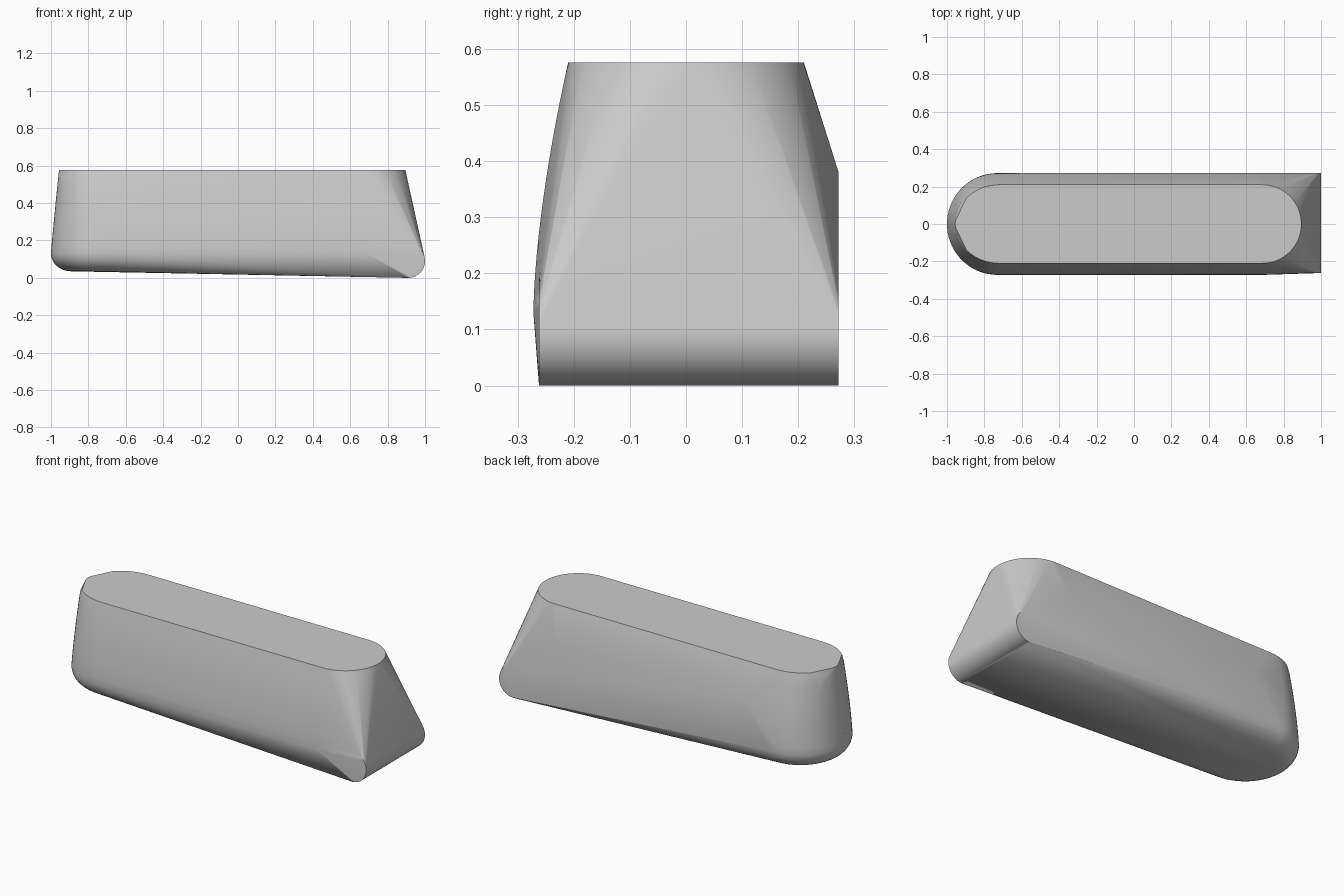
import bpy, bmesh
from math import sin, cos, pi, radians

cube = bpy.data.objects.get("Cube")
if cube:
    bpy.data.objects.remove(cube, do_unlink=True)

grey = bpy.data.materials.new("plain_grey")
grey.use_nodes = True
GREY = (0.6, 0.6, 0.6, 1)
grey.diffuse_color = GREY
grey.node_tree.nodes["Principled BSDF"].inputs["Base Color"].default_value = GREY

points = []


def arc(cx, rx, ry, z, start, end, steps):
    """Horizontal elliptical arc, angles in degrees from +x."""
    for i in range(steps + 1):
        a = radians(start + (end - start) * i / steps)
        points.append((cx + rx * cos(a), ry * sin(a), z))


# Top rim: round at one end, tapering to a blunt nose at the other
TOP = 0.576
arc(0.685, 0.21, 0.21, TOP, -90, 90, 32)
for side in (-1, 1):
    arc(-0.72, 0.235, 0.21, TOP, side * 90, side * 138, 12)
    points.append((-0.953, side * 0.022, TOP))
points.append((-0.957, 0, TOP))

# Bulging wall: rounded nose end, continued along the front
CX = -0.73
for i in range(13):
    t = i / 13
    z = 0.13 + (TOP - 0.13) * t
    half = 0.272 - 0.062 * t ** 1.6
    nose = 0.27 - 0.043 * t ** 1.1
    arc(CX, nose, half, z, 90, 270, 36)
    points.append((0.69, -half, z))

# Rolled lower edge of the nose end
for i in range(1, 11):
    a = i / 10 * pi / 2
    r = 0.27 - 0.11 * (1 - cos(a))
    arc(CX, r, r, 0.13 - 0.095 * sin(a), 90, 270, 36)

# Flat back panel corners
for x in (0.65, -0.56):
    points.append((x, 0.272, 0.38))

# Rounded heel running across the far end
R = 0.09
for y in (-0.262, 0.272):
    for i in range(32):
        a = 2 * pi * i / 32
        points.append((0.91 + R * cos(a), y, R + R * sin(a)))

# Skin all the sections into one solid
bm = bmesh.new()
for p in points:
    bm.verts.new(p)
hull = bmesh.ops.convex_hull(bm, input=bm.verts)
loose = {g for g in hull["geom_interior"] + hull["geom_unused"]
         if isinstance(g, bmesh.types.BMVert)}
bmesh.ops.delete(bm, geom=list(loose), context="VERTS")
bmesh.ops.dissolve_limit(bm, angle_limit=radians(0.3), verts=bm.verts, edges=bm.edges)
bmesh.ops.recalc_face_normals(bm, faces=bm.faces)

mesh = bpy.data.meshes.new("rounded_body")
bm.to_mesh(mesh)
bm.free()
mesh.materials.append(grey)
body = bpy.data.objects.new("rounded_body", mesh)
bpy.context.collection.objects.link(body)
bpy.ops.object.select_all(action="DESELECT")
body.select_set(True)
bpy.context.view_layer.objects.active = body
bpy.ops.object.shade_smooth_by_angle(angle=radians(20))
